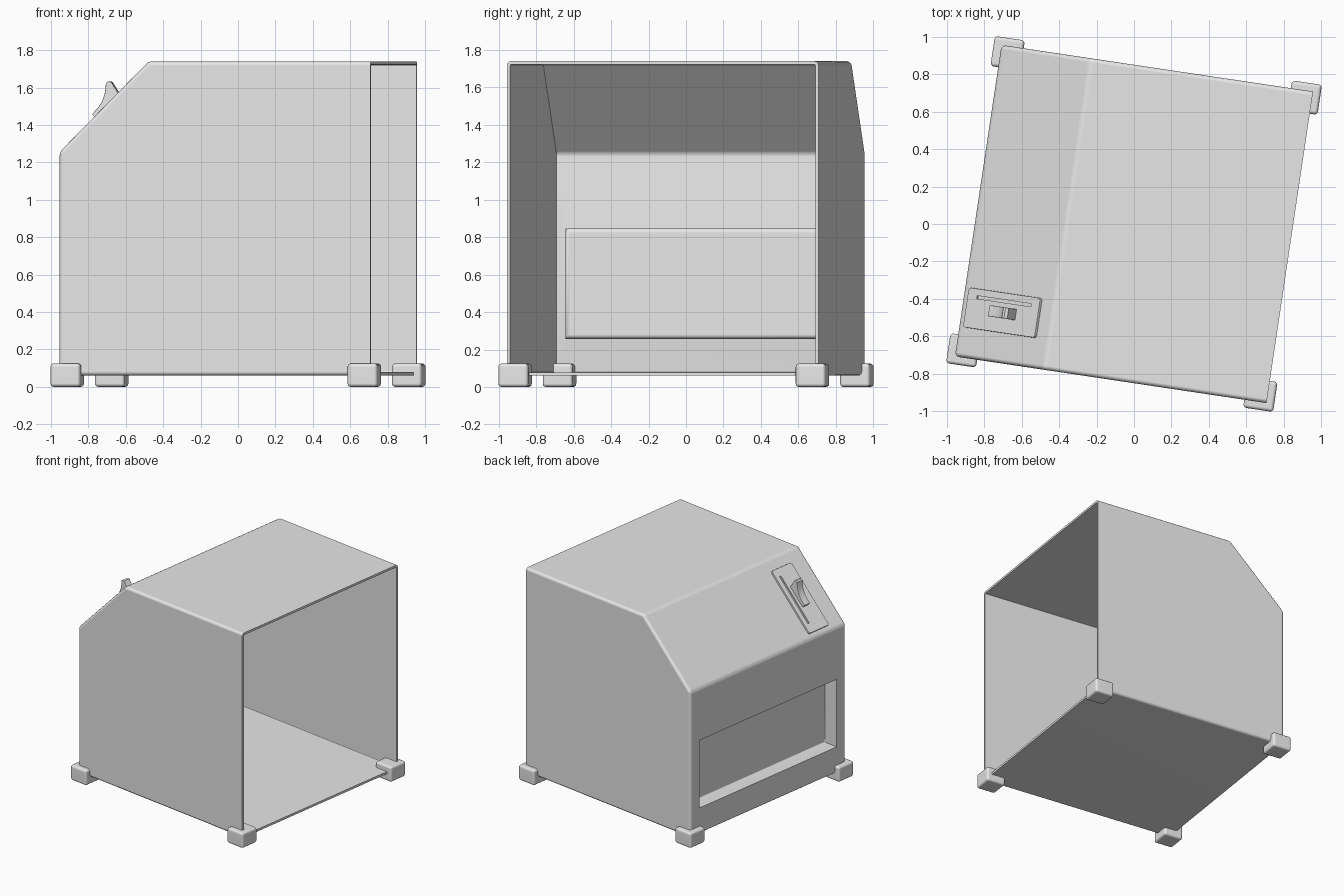
import bpy, bmesh, math
from mathutils import Matrix

cube = bpy.data.objects.get("Cube")
if cube:
    bpy.data.objects.remove(cube, do_unlink=True)

TURN = Matrix.Rotation(math.radians(-8.5), 4, 'Z')   # whole case is turned on its base
H = 0.842                                            # half width of the case
BOTTOM, SHOULDER, TOP = 0.06, 1.255, 1.74
SLOPE_U = -0.36                                      # where the slope meets the top

grey = bpy.data.materials.new("light_grey")
grey.use_nodes = True
colour = (0.8, 0.8, 0.8, 1)
grey.diffuse_color = colour
grey.node_tree.nodes["Principled BSDF"].inputs["Base Color"].default_value = colour


def make_object(name, bm, matrix):
    bmesh.ops.recalc_face_normals(bm, faces=bm.faces)
    mesh = bpy.data.meshes.new(name)
    bm.to_mesh(mesh)
    bm.free()
    mesh.materials.append(grey)
    obj = bpy.data.objects.new(name, mesh)
    bpy.context.collection.objects.link(obj)
    obj.matrix_world = matrix
    return obj


def activate(obj):
    bpy.ops.object.select_all(action='DESELECT')
    obj.select_set(True)
    bpy.context.view_layer.objects.active = obj


def smooth(obj):
    activate(obj)
    bpy.ops.object.shade_smooth_by_angle(angle=math.radians(40))
    weighted = obj.modifiers.new("even_shading", 'WEIGHTED_NORMAL')
    weighted.keep_sharp = True


def round_edges(bm, edges, width, segments=3):
    bmesh.ops.bevel(bm, geom=list(edges), offset=width, segments=segments,
                    profile=0.5, affect='EDGES', clamp_overlap=True)


def box(size, centre=(0, 0, 0)):
    bm = bmesh.new()
    bmesh.ops.create_cube(bm, size=1)
    bmesh.ops.scale(bm, vec=size, verts=bm.verts)
    bmesh.ops.translate(bm, vec=centre, verts=bm.verts)
    return bm


def prism(profile, half):
    # Closed x-z profile extruded along y
    bm = bmesh.new()
    face = bm.faces.new([bm.verts.new((x, -half, z)) for x, z in profile])
    ext = bmesh.ops.extrude_face_region(bm, geom=[face])
    moved = [g for g in ext["geom"] if isinstance(g, bmesh.types.BMVert)]
    bmesh.ops.translate(bm, vec=(0, 2 * half, 0), verts=moved)
    bmesh.ops.recalc_face_normals(bm, faces=bm.faces)
    return bm


# Case: a sloped box, open on one side
bm = prism([(-H, BOTTOM), (H, BOTTOM), (H, TOP), (SLOPE_U, TOP), (-H, SHOULDER)], H)
open_side = [f for f in bm.faces if f.normal.x > 0.9]
bmesh.ops.delete(bm, geom=open_side, context='FACES_ONLY')

# Recessed panel in the wall under the slope
wall = next(f for f in bm.faces if f.normal.x < -0.9)
bmesh.ops.inset_region(bm, faces=[wall], thickness=0.1)
for v in wall.verts:
    v.co.y = math.copysign(0.742, v.co.y)
    v.co.z = 0.83 if v.co.z > 0.65 else 0.275
mouth = set(wall.edges)
ext = bmesh.ops.extrude_face_region(bm, geom=[wall])
pushed = [g for g in ext["geom"] if isinstance(g, bmesh.types.BMVert)]
bmesh.ops.translate(bm, vec=(0.12, 0, 0), verts=pushed)
if wall.is_valid:
    bmesh.ops.delete(bm, geom=[wall], context='FACES_ONLY')
bmesh.ops.recalc_face_normals(bm, faces=bm.faces)
outer = [e for e in bm.edges if len(e.link_faces) == 2
         and e.calc_face_angle() > 0.3
         and all(abs(v.co.y) > 0.8 or v.co.z > 1.2 for v in e.verts)]
inner = [e for e in bm.edges if len(e.link_faces) == 2 and e not in outer
         and e.calc_face_angle() > 0.3
         and all(v.co.x > -H + 0.1 for v in e.verts)]
round_edges(bm, outer, 0.022)
inner = [e for e in inner if e.is_valid]
round_edges(bm, inner, 0.008)
case = make_object("case", bm, TURN)
thick = case.modifiers.new("wall_thickness", 'SOLIDIFY')
thick.thickness = 0.018
thick.offset = -1
thick.use_even_offset = True
activate(case)
bpy.ops.object.modifier_apply(modifier=thick.name)
smooth(case)

# Corner feet
for u, side in ((-1, "closed"), (1, "open")):
    for v, end in ((-1, "front"), (1, "back")):
        bm = box((0.162, 0.162, 0.125), (u * 0.803, v * 0.803, 0.0675))
        bmesh.ops.translate(bm, vec=(0, 0, -0.005), verts=bm.verts)
        round_edges(bm, bm.edges, 0.018)
        smooth(make_object(f"{end}_{side}_foot", bm, TURN))

# Frame lying on the slope: x runs up the slope, z points away from it
pitch = math.atan2(TOP - SHOULDER, SLOPE_U + H)
u0 = -0.62
z0 = SHOULDER + (u0 + H) * math.tan(pitch)
SLOPE = (TURN @ Matrix.Translation((u0, -0.573, z0))
         @ Matrix.Rotation(-pitch, 4, 'Y'))

# Switch plate with a narrow slot
bm = box((0.55, 0.215, 0.03))
upright = [e for e in bm.edges
           if abs(e.verts[0].co.z - e.verts[1].co.z) > 0.01]
round_edges(bm, upright, 0.015)
rim = [e for e in bm.edges if all(v.co.z > 0.01 for v in e.verts)]
round_edges(bm, rim, 0.004, 2)
plate = make_object("switch_plate", bm, SLOPE)
cutter = make_object("slot_cutter", box((0.415, 0.016, 0.02), (0.005, 0.062, 0.015)), SLOPE)
cutter.hide_render = True
cut = plate.modifiers.new("slot", 'BOOLEAN')
cut.operation = 'DIFFERENCE'
cut.solver = 'EXACT'
cut.object = cutter
activate(plate)
bpy.ops.object.modifier_apply(modifier=cut.name)
bpy.data.objects.remove(cutter, do_unlink=True)
smooth(plate)

# Curved thumb lever
lever_profile = [(-0.075, 0), (-0.07, 0.042), (-0.03, 0.043), (0.013, 0.051),
                 (0.05, 0.067), (0.078, 0.087), (0.1, 0.106), (0.114, 0.104),
                 (0.125, 0.09), (0.112, 0.035), (0.108, 0)]
bm = prism(lever_profile, 0.03)
sides = [e for e in bm.edges if abs(e.verts[0].co.y - e.verts[1].co.y) < 0.001
         and max(v.co.z for v in e.verts) > 0.01]
round_edges(bm, sides, 0.004, 2)
smooth(make_object("switch_lever", bm, SLOPE))
